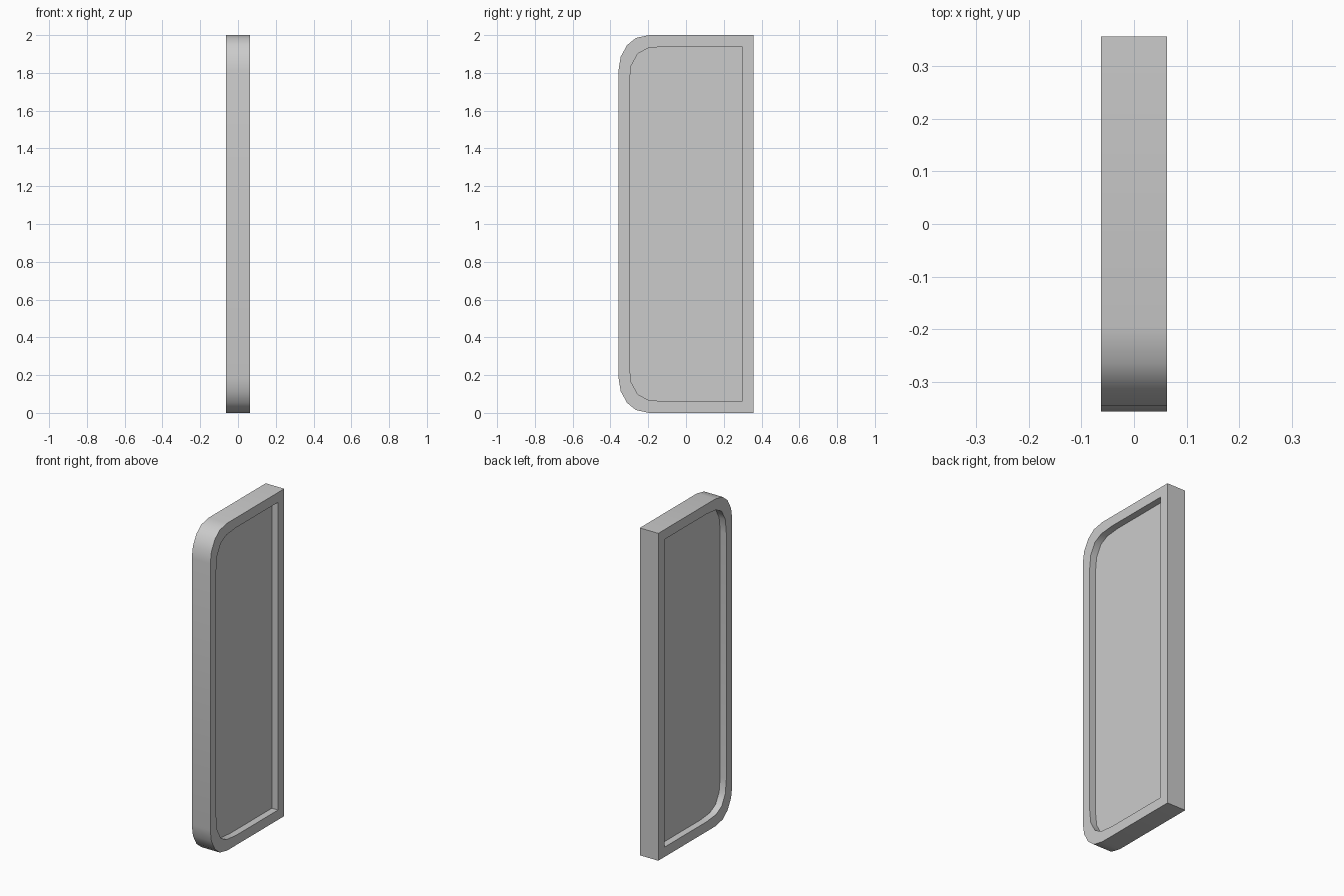
import bpy, bmesh, math

if "Cube" in bpy.data.objects:
    bpy.data.objects.remove(bpy.data.objects["Cube"])

HALF_X = 0.0625    # half thickness of the rim
PANEL_X = 0.021    # half thickness of the recessed panel
MID_Z = 1.0

# Upper half of each outline (y, z): rounded corner, then square corner
OUTER = [(-0.357, 1.815), (-0.346, 1.885), (-0.312, 1.947),
         (-0.265, 1.985), (-0.195, 2.0), (0.357, 2.0)]
INNER = [(-0.300, 1.75), (-0.290, 1.838), (-0.255, 1.902),
         (-0.200, 1.931), (-0.110, 1.94), (0.297, 1.94)]


def outline(half):
    """Mirror the upper half about mid height to close the outline."""
    return half + [(y, 2 * MID_Z - z) for y, z in reversed(half)]


bm = bmesh.new()


def ring(half, x):
    return [bm.verts.new((x, y, z)) for y, z in outline(half)]


# Recess wall, rim face, outer edge, rim face, recess wall
rings = [ring(INNER, PANEL_X), ring(INNER, HALF_X), ring(OUTER, HALF_X),
         ring(OUTER, -HALF_X), ring(INNER, -HALF_X), ring(INNER, -PANEL_X)]
for a, b in zip(rings, rings[1:]):
    n = len(a)
    for i in range(n):
        j = (i + 1) % n
        bm.faces.new((a[i], a[j], b[j], b[i]))

# Recessed panel, one face on each side
bm.faces.new(rings[0])
bm.faces.new(rings[-1])
bmesh.ops.recalc_face_normals(bm, faces=bm.faces)

mesh = bpy.data.meshes.new("framed_panel")
bm.to_mesh(mesh)
bm.free()
obj = bpy.data.objects.new("framed_panel", mesh)
bpy.context.collection.objects.link(obj)

# Smooth corner curves, crisp rim edges
bpy.context.view_layer.objects.active = obj
obj.select_set(True)
bpy.ops.object.shade_smooth_by_angle(angle=math.radians(35))
